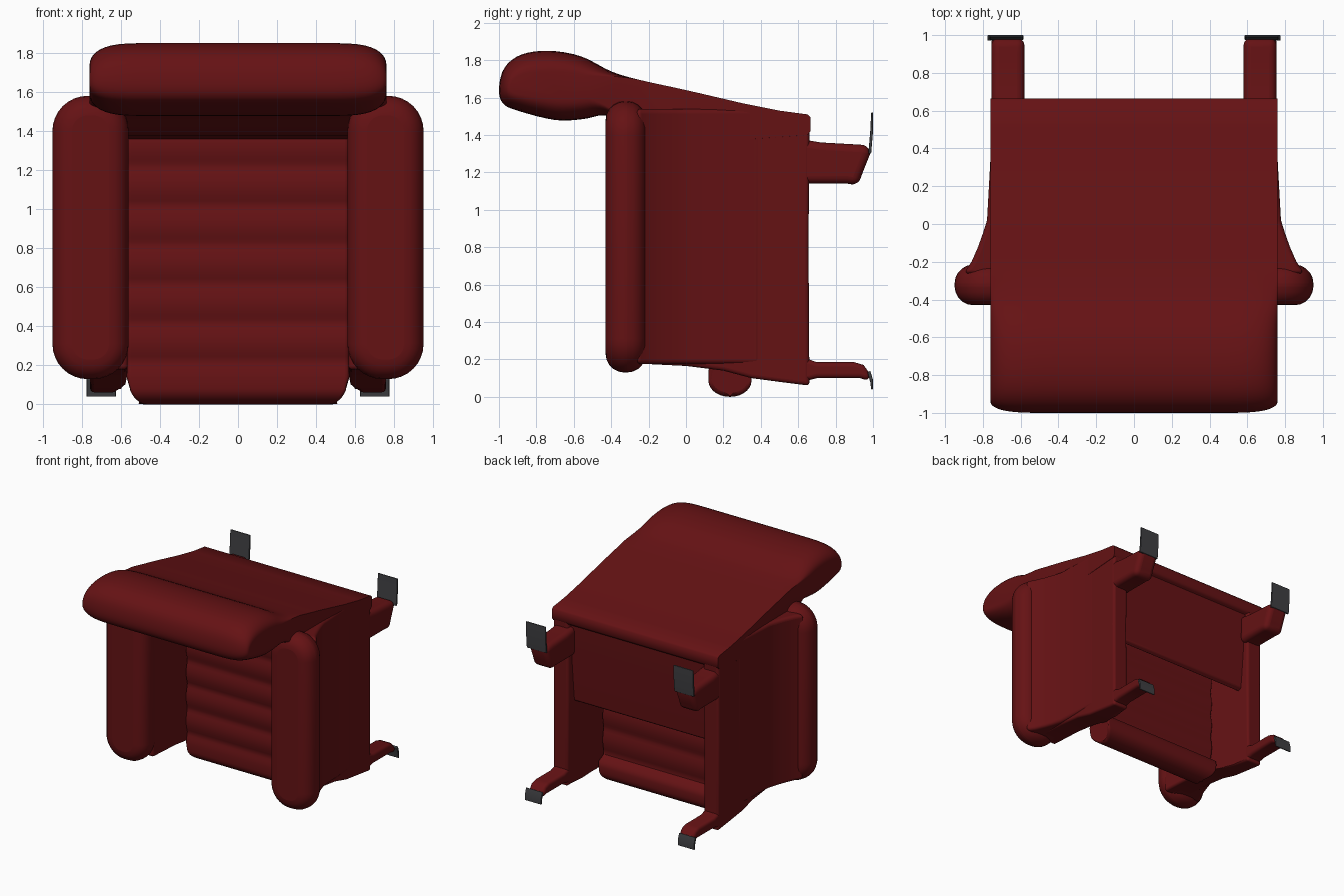
import bpy, bmesh, math
from mathutils import Vector

if "Cube" in bpy.data.objects:
    bpy.data.objects.remove(bpy.data.objects["Cube"])


def material(name, color):
    m = bpy.data.materials.new(name)
    m.diffuse_color = color
    m.use_nodes = True
    m.node_tree.nodes["Principled BSDF"].inputs["Base Color"].default_value = m.diffuse_color
    return m


RED = material("red leather", (0.13, 0.006, 0.007, 1))
GREY = material("dark metal", (0.05, 0.05, 0.055, 1))


def prism(name, pts, axis, stations, bevel=0.03, mat=RED, shape=None, mirror=False, angle=50):
    """Sweep a 2D profile along an axis through the stations (remaining axes in xyz order)."""
    bm = bmesh.new()

    def place(p, d):
        c = list(p)
        c.insert("xyz".index(axis), d)
        return bm.verts.new(c)
    rings = [[place(p, d) for p in pts] for d in stations]
    bm.faces.new(rings[0])
    bm.faces.new(rings[-1])
    n = len(pts)
    for a, b in zip(rings, rings[1:]):
        for i in range(n):
            bm.faces.new((a[i], a[(i + 1) % n], b[(i + 1) % n], b[i]))
    if shape:
        for v in bm.verts:
            v.co = shape(v.co.copy())
    bmesh.ops.recalc_face_normals(bm, faces=bm.faces)
    me = bpy.data.meshes.new(name)
    bm.to_mesh(me)
    bm.free()
    me.materials.append(mat)
    ob = bpy.data.objects.new(name, me)
    bpy.context.collection.objects.link(ob)
    bpy.ops.object.select_all(action='DESELECT')
    ob.select_set(True)
    bpy.context.view_layer.objects.active = ob
    bpy.ops.object.shade_smooth_by_angle(angle=math.radians(50))
    if bevel:
        m = ob.modifiers.new("soft edge", 'BEVEL')
        m.width, m.segments = bevel, 5
        m.limit_method, m.angle_limit = 'ANGLE', math.radians(angle)
    if mirror:
        ob.modifiers.new("mirror", 'MIRROR')
    return ob


def round_rect(x0, x1, y0, y1, r, n=8):
    out = []
    for k, (cx, cy) in enumerate(((x1 - r, y1 - r), (x0 + r, y1 - r), (x0 + r, y0 + r), (x1 - r, y0 + r))):
        for i in range(n + 1):
            t = math.pi / 2 * (k + i / n)
            out.append((cx + r * math.cos(t), cy + r * math.sin(t)))
    return out


def smooth_path(pts, n=4):
    """Open Catmull-Rom curve through the points."""
    p = [Vector(q) for q in [pts[0]] + pts + [pts[-1]]]
    out = []
    for p0, p1, p2, p3 in zip(p, p[1:], p[2:], p[3:]):
        for s in range(n):
            t = s / n
            out.append(tuple(0.5 * (2 * p1 + (p2 - p0) * t + (2 * p0 - 5 * p1 + 4 * p2 - p3) * t * t
                                    + (3 * p1 - p0 - 3 * p2 + p3) * t ** 3)))
    return out + [tuple(pts[-1])]


# backrest with padded head roll, whose ends round off towards the sides
def round_ends(v):
    e = max(0, (abs(v.x) - 0.42) / 0.34)
    s = 1 - 0.6 * (1 - math.sqrt(max(0, 1 - e ** 4)))
    w = min(1, max(0, (-0.28 - v.y) / 0.22))
    v.z += w * (s - 1) * (v.z - 1.665)
    v.y += w * (s - 1) * 0.28 * (v.y + 0.65)
    return v


back = smooth_path([(0.3, 1.57), (0, 1.64), (-0.25, 1.695), (-0.4, 1.74), (-0.56, 1.82), (-0.73, 1.85), (-0.88, 1.83),
                    (-0.97, 1.76), (-1.0, 1.65), (-0.98, 1.57), (-0.9, 1.53), (-0.7, 1.48), (-0.55, 1.485),
                    (-0.44, 1.505), (-0.33, 1.47), (-0.15, 1.39), (0.1, 1.36)])
xs = [0, 0.42, 0.5, 0.56, 0.61, 0.65, 0.68, 0.705, 0.725, 0.74, 0.75, 0.757, 0.76]
prism("backrest", [(0.65, 1.40), (0.665, 1.42), (0.665, 1.495), (0.65, 1.51), (0.5, 1.53)] + back, 'x',
      [-x for x in xs[:0:-1]] + xs, 0.012, shape=round_ends, angle=60)


# side panels, thinner towards the underside
def thin(v):
    if v.x < 0.65 and v.y > 0.45:
        v.x = 0.62
    return v


prism("side_panel", [(-0.3, 0.18), (0, 0.165), (0.2, 0.14), (0.35, 0.10), (0.5, 0.08), (0.66, 0.06),
                     (0.655, 0.8), (0.66, 1.49), (0.3, 1.51), (-0.3, 1.54)], 'x', [0.565, 0.757], 0.02,
      shape=thin, mirror=True)
prism("arm_flare", [(0.62, -0.3), (0.9, -0.26), (0.86, -0.2), (0.825, -0.12), (0.80, -0.05), (0.778, 0.02),
                    (0.757, 0.4), (0.62, 0.4)], 'z', [0.175, 1.54], 0.025, mirror=True)

# rounded arm rolls
prism("arm_roll", round_rect(0.56, 0.95, 0.13, 1.58, 0.18), 'y', [-0.43, -0.215], 0.1, mirror=True)

# seat cushion with cross ripples and a rounded front lip
top, under = [], []
for i in range(61):
    z = 0.14 + 1.26 * i / 60
    w = abs(math.sin(math.pi * (z - 0.02) / 0.2))
    top.append((0.138 - 0.018 * w, z))
    if z > 0.2:
        under.append((0.275 + 0.015 * w, z))
lip = [(0.34, 0.17), (0.35, 0.13)] + [(0.235 + 0.115 * math.cos(t), 0.085 - 0.085 * math.sin(t))
                                      for t in (math.pi * k / 14 for k in range(15))]


def taper(v):
    k = min(1, max(0, v.z / 0.14))
    v.x *= 0.85 + 0.15 * math.sqrt(1 - (1 - k) ** 2)
    return v


prism("seat_cushion", top + under[::-1] + lip, 'x', [-0.57, 0.57], 0.03, shape=taper, angle=60)

# lining that closes the upper part of the underside
prism("underside_panel", [(0.58, 1.46), (0.63, 1.46), (0.61, 1.1), (0.58, 0.75), (0.55, 0.73), (0.55, 1.1)],
      'x', [-0.63, 0.63], 0.01)

# rear legs and their foot plates
prism("rear_leg", [(0.6, 1.14), (0.86, 1.14), (0.92, 1.13), (0.945, 1.2), (0.985, 1.3), (0.98, 1.345), (0.9, 1.35),
                   (0.72, 1.36), (0.6, 1.38)], 'x', [0.58, 0.755], 0.04, mirror=True, angle=60)
prism("rear_foot_plate", [(0.975, 1.3), (0.99, 1.3), (1.0, 1.42), (1.0, 1.52), (0.99, 1.52), (0.985, 1.42)],
      'x', [0.585, 0.765], 0.004, GREY, mirror=True)

# front legs and their foot plates
prism("front_leg", [(0.6, 0.075), (0.7, 0.10), (0.93, 0.10), (0.975, 0.085), (0.985, 0.12), (0.95, 0.17), (0.9, 0.185),
                    (0.7, 0.185), (0.6, 0.22)], 'x', [0.62, 0.755], 0.035, mirror=True, angle=60)
prism("front_foot_plate", [(0.97, 0.13), (0.985, 0.08), (0.99, 0.04), (1.0, 0.04), (1.0, 0.09), (0.985, 0.14)],
      'x', [0.625, 0.775], 0.004, GREY, mirror=True)
